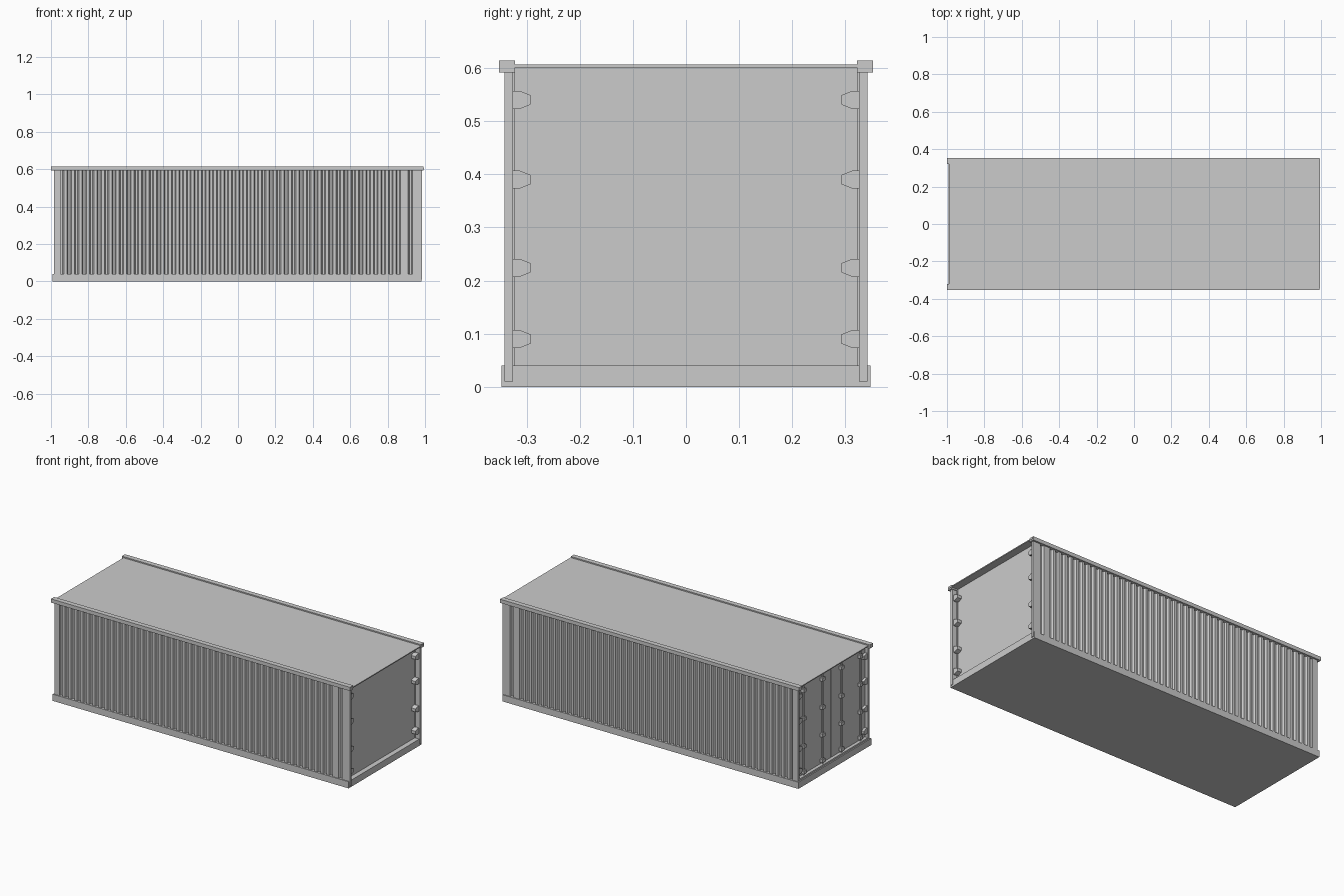
import bpy, bmesh
from mathutils import Vector

if "Cube" in bpy.data.objects:
    bpy.data.objects.remove(bpy.data.objects["Cube"])


def finish(name, bm):
    bmesh.ops.recalc_face_normals(bm, faces=bm.faces)
    me = bpy.data.meshes.new(name)
    bm.to_mesh(me)
    bm.free()
    ob = bpy.data.objects.new(name, me)
    bpy.context.collection.objects.link(ob)
    return ob


def box(name, x, y, z):
    bm = bmesh.new()
    bmesh.ops.create_cube(bm, size=1)
    for v in bm.verts:
        v.co = [a + (c + .5) * (b - a) for c, (a, b) in zip(v.co, (x, y, z))]
    return finish(name, bm)


def prism(name, points, direction):
    # Extrude a planar outline into a solid
    bm = bmesh.new()
    face = bm.faces.new([bm.verts.new(p) for p in points])
    out = bmesh.ops.extrude_face_region(bm, geom=[face], use_keep_orig=True)
    verts = [g for g in out["geom"] if isinstance(g, bmesh.types.BMVert)]
    bmesh.ops.translate(bm, verts=verts, vec=Vector(direction))
    return finish(name, bm)


# Floor base and roof sheet
box("floor_base", (-.992, .98), (-.347, .347), (0, .04))
box("roof_panel", (-.99, .995), (-.345, .35), (.601, .607))

# End walls
box("plain_end_panel", (.94, .95), (-.335, .335), (.035, .603))
box("door_panel_left", (-.965, -.953), (.002, .335), (.035, .603))
box("door_panel_right", (-.965, -.953), (-.335, -.002), (.035, .603))
box("door_sill", (-.985, -.95), (-.335, .335), (.04, .05))

# Corrugated side outline: one repeated trapezoid wave
OUT, INN, PITCH = .342, .329, .04
wave = []
starts = [-.955 + i * PITCH for i in range(46)] + [.91]
for x in starts:
    wave += [(x, OUT), (x + .006, INN), (x + .018, INN), (x + .024, OUT)]

for s, side in ((-1, "front"), (1, "back")):
    outline = [(-.96, OUT)] + wave + [(.955, OUT), (.955, .322), (-.96, .322)]
    prism(side + "_corrugated_wall", [(x, s * y, .035) for x, y in outline], (0, 0, .565))

    # Top rail and corner posts
    ys = sorted((s * .322, s * .352))
    box(side + "_top_rail", (-1, .993), ys, (.592, .614))
    yp = sorted((s * .326, s * .342))
    box(side + "_right_post", (.945, .985), yp, (.01, .595))
    box(side + "_left_post", (-.985, -.95), yp, (.01, .595))

    # Tapered hinges on both ends
    for i, z in enumerate((.09, .224, .39, .54)):
        shape = [(.326, .017), (.313, .017), (.293, .009),
                 (.293, -.009), (.313, -.017), (.326, -.017)]
        for end, x, dx in (("right", .948, .03), ("left", -.963, -.017)):
            prism(f"{side}_{end}_hinge_{i}", [(x, s * y, z + h) for y, h in shape], (dx, 0, 0))

# Locking rods with brackets on the door end
for r, y in enumerate((-.27, -.09, .09, .27)):
    bm = bmesh.new()
    bmesh.ops.create_cone(bm, cap_ends=True, segments=8, radius1=.005, radius2=.005, depth=.56)
    bmesh.ops.translate(bm, verts=bm.verts, vec=(-.973, y, .32))
    finish(f"locking_rod_{r}", bm)
    for b, z in enumerate((.07, .224, .39, .56)):
        box(f"rod_bracket_{r}_{b}", (-.983, -.963), (y - .013, y + .013), (z - .01, z + .01))
